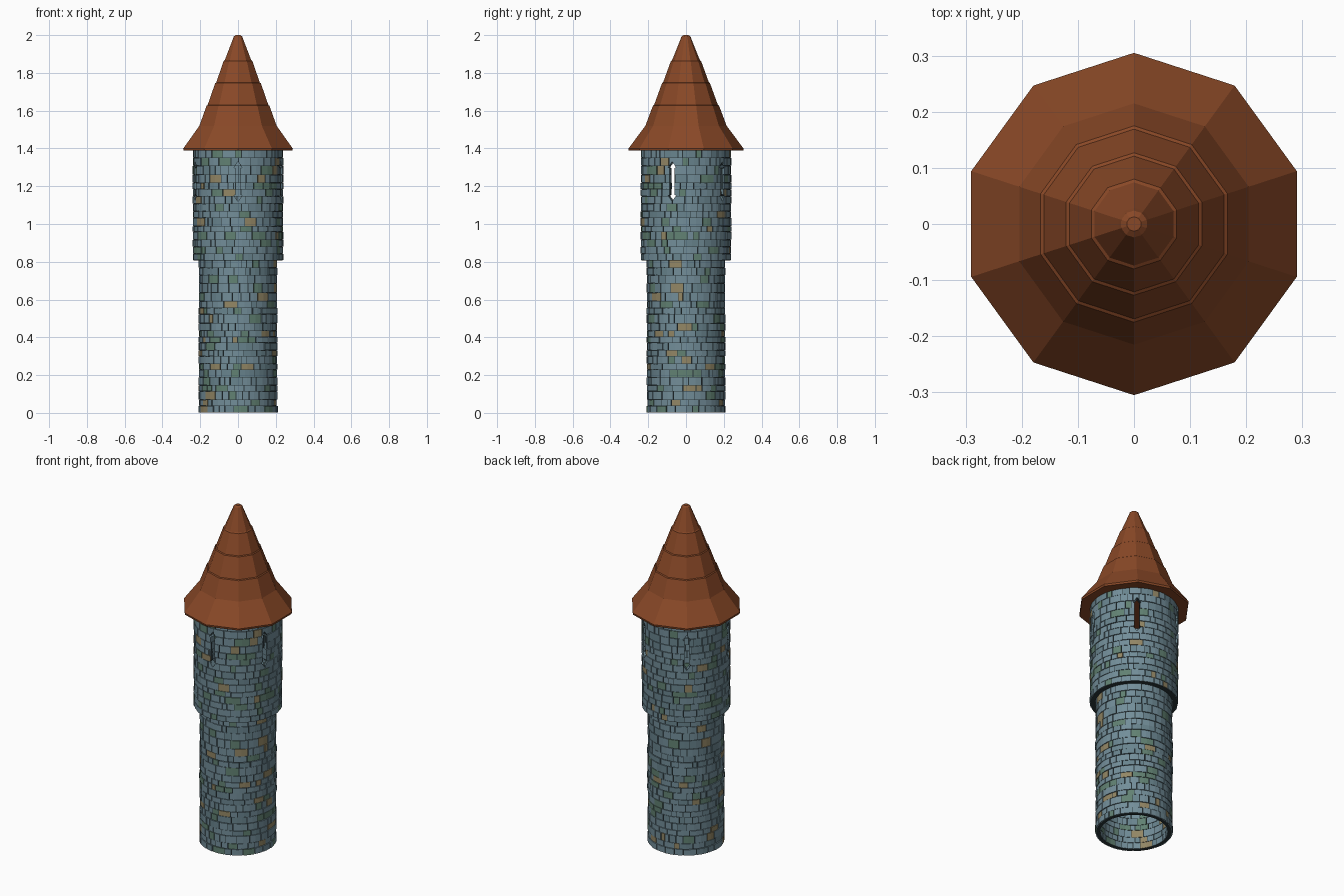
import bpy, bmesh, math, random
from mathutils import Matrix

if "Cube" in bpy.data.objects:
    bpy.data.objects.remove(bpy.data.objects["Cube"])

random.seed(7)


def material(name, r, g, b):
    m = bpy.data.materials.new(name)
    m.diffuse_color = (r, g, b, 1)
    m.use_nodes = True
    m.node_tree.nodes["Principled BSDF"].inputs["Base Color"].default_value = m.diffuse_color
    return m


STONE = [material("blue_stone", .17, .27, .32), material("slate_stone", .14, .23, .27),
         material("green_stone", .12, .22, .17), material("tan_stone", .29, .24, .13)]
MORTAR = material("mortar", .025, .04, .045)
ROOF = material("roof_tile", .25, .065, .02)


def finish(name, bm, mats):
    bmesh.ops.recalc_face_normals(bm, faces=bm.faces)
    me = bpy.data.meshes.new(name)
    bm.to_mesh(me)
    bm.free()
    ob = bpy.data.objects.new(name, me)
    bpy.context.collection.objects.link(ob)
    for m in mats:
        me.materials.append(m)
    return ob


def lathe(name, profile, sides, mat, phase=0.0, closed=False):
    """Revolve (radius, z) points; closed joins last ring to first, otherwise the ends are capped."""
    bm = bmesh.new()
    rings = []
    for r, z in profile:
        rings.append([bm.verts.new((r * math.cos(phase + math.tau * i / sides),
                                    r * math.sin(phase + math.tau * i / sides), z))
                      for i in range(sides)])
    pairs = list(zip(rings, rings[1:]))
    if closed:
        pairs.append((rings[-1], rings[0]))
    else:
        bm.faces.new(rings[0])
        bm.faces.new(rings[-1])
    for a, b in pairs:
        for i in range(sides):
            j = (i + 1) % sides
            bm.faces.new((a[i], a[j], b[j], b[i]))
    return finish(name, bm, [mat])


def add_stone(bm, a0, a1, z0, z1, r_in, r_out, slot):
    """One curved block spanning the full wall thickness."""
    n = max(1, math.ceil((a1 - a0) / math.radians(11)))
    cols = []
    for i in range(n + 1):
        a = a0 + (a1 - a0) * i / n
        c, s = math.cos(a), math.sin(a)
        cols.append([bm.verts.new((r * c, r * s, z)) for r, z in
                     ((r_in, z0), (r_out, z0), (r_out, z1), (r_in, z1))])
    faces = [bm.faces.new(cols[0]), bm.faces.new(cols[-1])]
    for p, q in zip(cols, cols[1:]):
        for k in range(4):
            m = (k + 1) % 4
            faces.append(bm.faces.new((p[k], p[m], q[m], q[k])))
    for f in faces:
        f.material_index = slot


def stone_wall(name, z0, z1, r_in, r_out, courses):
    bm = bmesh.new()
    heights = [random.uniform(.75, 1.3) for _ in range(courses)]
    scale = (z1 - z0) / sum(heights)
    gap = .0022
    z = z0
    for h in heights:
        top = z + h * scale
        widths = [random.uniform(.5, 1.6) for _ in range(int(math.tau * r_out / .052))]
        unit = math.tau / sum(widths)
        a = random.uniform(0, math.tau)
        row = random.uniform(-.003, .0005)
        for w in widths:
            b = a + w * unit
            slot = random.choices(range(4), (60, 22, 13, 5))[0]
            add_stone(bm, a + gap / r_out, b - gap / r_out, z + gap * .6, top - gap * .6,
                      r_in, r_out + row + random.uniform(-.0015, .0015), slot)
            a = b
        z = top
    return finish(name, bm, STONE + [MORTAR])


def mortar_shell(name, z0, z1, r_in, r_out):
    return lathe(name, [(r_in, z0), (r_out, z0), (r_out, z1), (r_in, z1)], 48, MORTAR, closed=True)


# Shaft and wider top storey
stone_wall("shaft_stones", 0, .82, .183, .209, 21)
mortar_shell("shaft_mortar", .001, .819, .1855, .203)
upper = [stone_wall("upper_stones", .807, 1.39, .205, .241, 15),
         mortar_shell("upper_mortar", .808, 1.39, .2075, .235)]

# Five arrow slits, pointed at both ends
half = [(0, .105), (.022, .075), (.013, .07), (.013, -.07), (.022, -.075), (0, -.105)]
outline = half + [(-x, z) for x, z in reversed(half[1:-1])]
bm = bmesh.new()
for k in range(5):
    rot = Matrix.Rotation(math.radians(-90 + 72 * k), 4, 'Z')
    ends = []
    for r in (.15, .3):
        ends.append([bm.verts.new((r, x, 1.225 + z)) for x, z in outline])
    bm.faces.new(ends[0])
    bm.faces.new(ends[1])
    for i in range(len(outline)):
        j = (i + 1) % len(outline)
        bm.faces.new((ends[0][i], ends[0][j], ends[1][j], ends[1][i]))
    bmesh.ops.transform(bm, matrix=rot, verts=ends[0] + ends[1])
cutter = finish("slit_cutter", bm, [STONE[1]])
cutter.hide_render = True
cutter.hide_viewport = True
cutter.display_type = 'WIRE'
for ob in upper:
    mod = ob.modifiers.new("arrow_slits", 'BOOLEAN')
    mod.operation = 'DIFFERENCE'
    mod.solver = 'EXACT'
    mod.object = cutter

# Ten-sided roof with flared eaves and shallow tile ledges
profile = [(.24, 1.392), (.303, 1.388), (.305, 1.399), (.215, 1.52)]
for r in (.172, .124, .077):
    z = 1.52 + (.215 - r) * 2.49
    profile += [(r + .003, z - .001), (r - .003, z + .003)]
profile += [(.029, 1.978), (.024, 1.992), (.013, 2.0)]
lathe("roof", profile, 10, ROOF, phase=math.pi / 2)
